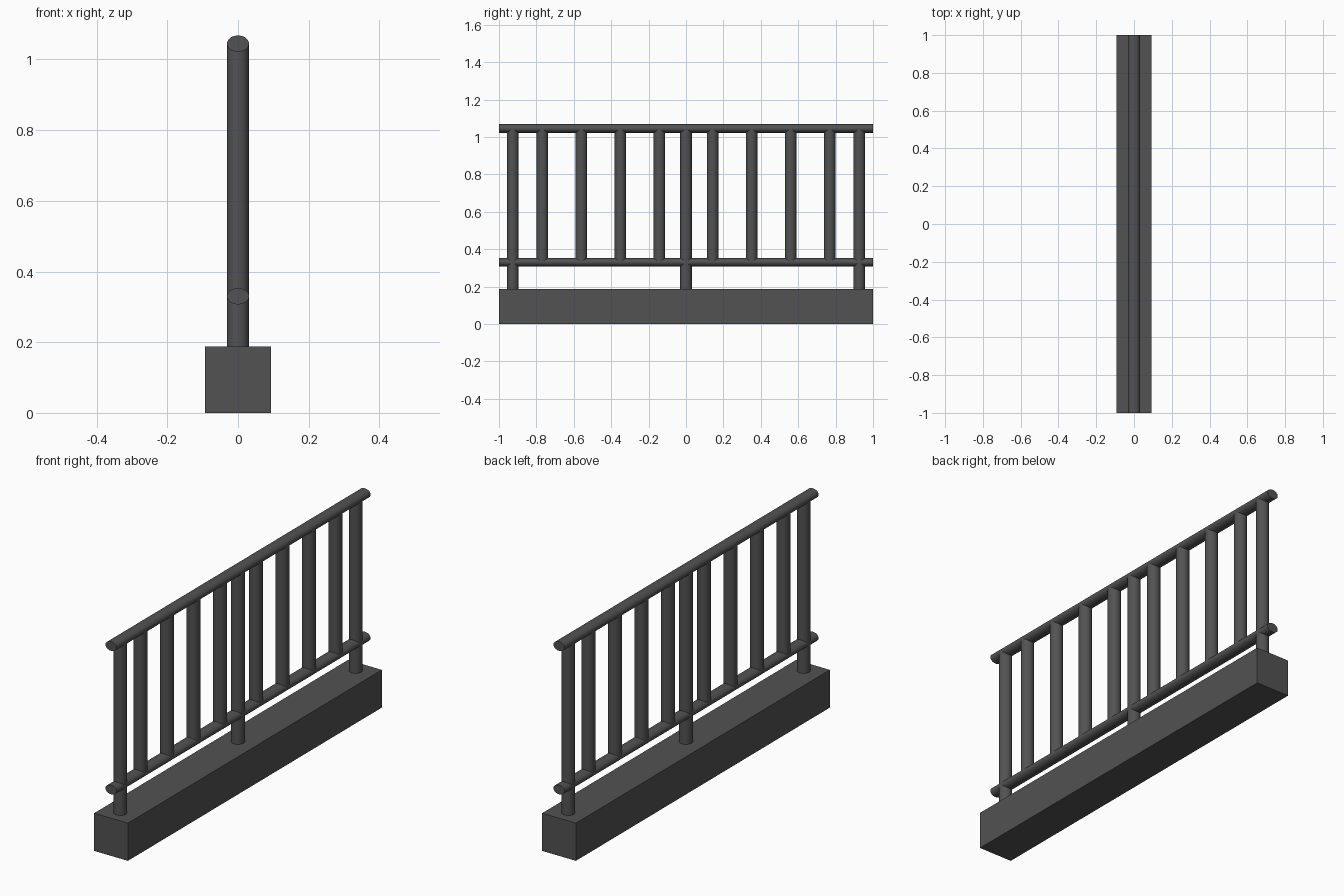
import bpy, math

if "Cube" in bpy.data.objects:
    bpy.data.objects.remove(bpy.data.objects["Cube"])

grey = bpy.data.materials.new("dark_grey")
grey.diffuse_color = (0.085, 0.085, 0.085, 1)
grey.use_nodes = True
grey.node_tree.nodes["Principled BSDF"].inputs["Base Color"].default_value = grey.diffuse_color


def finish(obj, name, smooth=True):
    obj.name = name
    obj.data.materials.append(grey)
    bpy.ops.object.transform_apply(location=False, rotation=True, scale=True)
    if smooth:
        bpy.ops.object.shade_smooth_by_angle(angle=math.radians(40))


def upright(name, y, z0, z1, r=0.031):
    bpy.ops.mesh.primitive_cylinder_add(vertices=32, radius=r, depth=z1 - z0,
                                        location=(0, y, (z0 + z1) / 2))
    finish(bpy.context.object, name)


def rail(name, z, half_x=0.031, half_z=0.023):
    # elliptical bar running along y
    bpy.ops.mesh.primitive_cylinder_add(vertices=32, radius=1, depth=2,
                                        location=(0, 0, z),
                                        rotation=(math.pi / 2, 0, 0))
    bpy.context.object.scale = (half_x, half_z, 1)
    finish(bpy.context.object, name)


# Plinth
BASE_H = 0.188
bpy.ops.mesh.primitive_cube_add(size=1, location=(0, 0, BASE_H / 2))
bpy.context.object.scale = (0.186, 2, BASE_H)
finish(bpy.context.object, "base", smooth=False)

# Rails
LOW, TOP = 0.33, 1.045
rail("lower_rail", LOW)
rail("hand_rail", TOP)

# Posts standing on the plinth
for i, y in enumerate((-0.927, 0, 0.927)):
    upright(f"post_{i + 1}", y, BASE_H, TOP)

# Balusters between the rails, mirrored about the middle post
for i in range(4):
    y = 0.142 + i * 0.2087
    upright(f"baluster_front_{i + 1}", -y, LOW, TOP)
    upright(f"baluster_back_{i + 1}", y, LOW, TOP)
